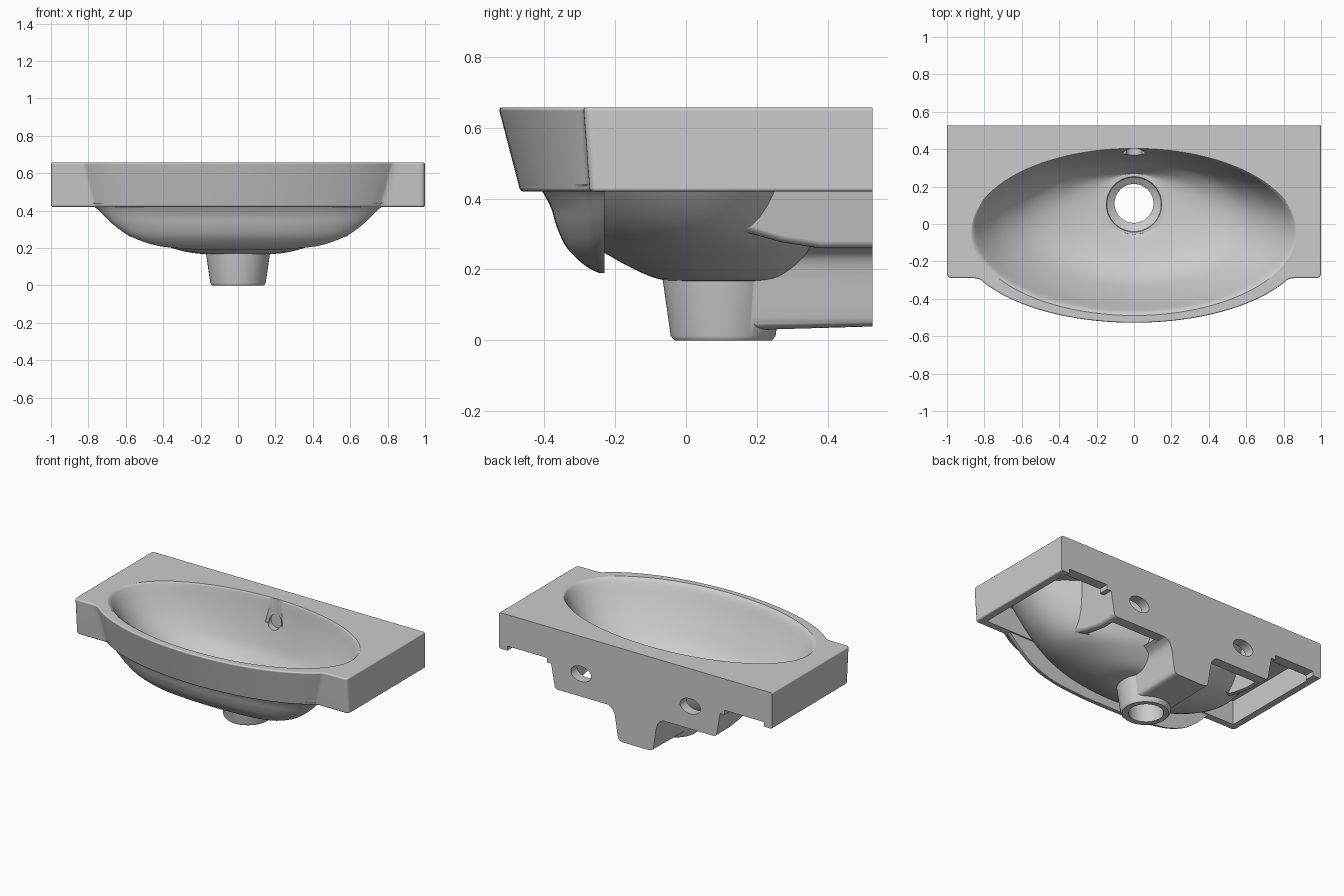
import bpy, bmesh
from math import sin, cos, asin, pi, sqrt, radians
from mathutils import Vector

if "Cube" in bpy.data.objects:
    bpy.data.objects.remove(bpy.data.objects["Cube"])

ceramic = bpy.data.materials.new("grey ceramic")
ceramic.use_nodes = True
grey = (0.6, 0.6, 0.6, 1)
ceramic.diffuse_color = grey
ceramic.node_tree.nodes["Principled BSDF"].inputs["Base Color"].default_value = grey

BACK = 0.527
SEG = 96


def loft(name, rings, bevel=0):
    """Closed solid through equal-length rings; sharp edges off the wall side may be rounded."""
    bm = bmesh.new()
    loops = [[bm.verts.new(p) for p in ring] for ring in rings]
    n = len(loops[0])
    for a, b in zip(loops, loops[1:]):
        for i in range(n):
            j = (i + 1) % n
            bm.faces.new((a[i], a[j], b[j], b[i]))
    bm.faces.new(loops[0])
    bm.faces.new(loops[-1])
    bmesh.ops.recalc_face_normals(bm, faces=bm.faces)
    if bevel:
        edges = [e for e in bm.edges if e.calc_face_angle(0) > radians(30)
                 and min(v.co.y for v in e.verts) < BACK - 0.01]
        bmesh.ops.bevel(bm, geom=edges, offset=bevel, segments=4, profile=0.5,
                        affect='EDGES', clamp_overlap=False)
    mesh = bpy.data.meshes.new(name)
    bm.to_mesh(mesh)
    bm.free()
    mesh.materials.append(ceramic)
    obj = bpy.data.objects.new(name, mesh)
    bpy.context.collection.objects.link(obj)
    return obj


def smooth_rows(rows, steps=4):
    """Catmull-Rom interpolation between profile rows."""
    pts = [Vector(r) for r in rows]
    pts = [pts[0]] + pts + [pts[-1]]
    out = []
    for a, b, c, d in zip(pts, pts[1:], pts[2:], pts[3:]):
        for k in range(steps):
            t = k / steps
            out.append(b + (c - a) * t / 2 + (a * 2 - b * 5 + c * 4 - d) * t * t / 2
                       + (b * 3 - a - c * 3 + d) * t ** 3 / 2)
    return out + [pts[-1]]


def oval(z, rx, y0, y1):
    return [(rx * cos(2 * pi * i / SEG), (y0 + y1) / 2 + (y1 - y0) / 2 * sin(2 * pi * i / SEG), z)
            for i in range(SEG)]


def ovals(name, rows):
    return loft(name, [oval(*r) for r in rows])


def box(name, x0, x1, y0, y1, z0, z1):
    return loft(name, [[(x0, y0, z), (x1, y0, z), (x1, y1, z), (x0, y1, z)] for z in (z0, z1)])


def rod(name, x, z, rx, rz, y0, y1):
    angles = [2 * pi * (i + 0.5) / 32 for i in range(32)]
    return loft(name, [[(x + rx * cos(a), y, z + rz * sin(a)) for a in angles] for y in (y0, y1)])


def combine(target, tool, operation):
    mod = target.modifiers.new(operation.lower(), 'BOOLEAN')
    mod.operation, mod.solver, mod.object = operation, 'EXACT', tool
    bpy.ops.object.select_all(action='DESELECT')
    bpy.context.view_layer.objects.active = target
    target.select_set(True)
    bpy.ops.object.modifier_apply(modifier=mod.name)
    bpy.data.objects.remove(tool)


def rounded(a, b, c, steps=6):
    """Quadratic corner from a to c, pulled towards b."""
    a, b, c = Vector(a), Vector(b), Vector(c)
    return [a * (1 - t) ** 2 + b * 2 * t * (1 - t) + c * t * t
            for t in (i / steps for i in range(steps + 1))]


# Slab with rounded front corners and a tapered oval bulge
def slab_ring(z, rx, ry, front):
    join = asin(sqrt(1 - ((front + 0.1) / ry) ** 2))
    x_join = rx * sin(join)
    sweep = join - 0.03
    arc = [Vector((rx * sin(sweep * i / 32), -0.1 - ry * cos(sweep * i / 32), z)) for i in range(33)]
    half = arc[:-1] + rounded(arc[-1], (x_join, front, z), (x_join + 0.04, front, z))
    half += rounded((0.97, front, z), (1, front, z), (1, front + 0.03, z)) + [Vector((1, BACK, z))]
    return [Vector((-p.x, p.y, p.z)) for p in half[:0:-1]] + half


basin = loft("basin", [slab_ring(0.42, 0.87, 0.368, -0.272),
                       slab_ring(0.658, 0.927, 0.43, -0.29)], bevel=0.01)

# Hollow underside and raised lower edge of the back wall
combine(basin, box("hollow", -0.95, 0.95, -0.22, 0.46, 0.3, 0.58), 'DIFFERENCE')
for side in (-1, 1):
    a, b = sorted((side * 0.65, side * 0.94))
    combine(basin, box("notch", a, b, 0.4, 0.6, 0.3, 0.45), 'DIFFERENCE')

# Mounting wings against the wall, open underneath
profile = [(BACK, 0.26), (0.38, 0.26), (0.27, 0.277), (0.145, 0.312), (0.175, 0.41), (0.2, 0.6), (BACK, 0.6)]
wings = loft("mounting_wings", [[(s * (0.59 + 0.18 * (z - 0.26)), y, z) for y, z in profile]
                                for s in (-1, 1)], bevel=0.02)
for side in (-1, 1):
    a, b = sorted((side * 0.2, side * 0.55))
    combine(wings, box("wing_hollow", a, b, 0.22, 0.46, 0.1, 0.575), 'DIFFERENCE')
combine(basin, wings, 'UNION')

# Outer shell of the bowl
combine(basin, ovals("bowl_shell", smooth_rows([
    (0.61, 0.88, -0.46, 0.45), (0.42, 0.75, -0.38, 0.425), (0.3, 0.62, -0.3, 0.395),
    (0.235, 0.46, -0.21, 0.35), (0.18, 0.28, -0.1, 0.29), (0.165, 0.14, -0.03, 0.24)])), 'UNION')

# Front apron under the rim, flat at its rear
apron = []
for z, rx, ry in smooth_rows([(0.44, 0.8, 0.19), (0.41, 0.755, 0.17), (0.37, 0.715, 0.15),
                              (0.32, 0.66, 0.135), (0.26, 0.57, 0.106), (0.21, 0.42, 0.054),
                              (0.19, 0.2, 0.015)]):
    apron.append([(-rx * cos(pi * i / 64), -0.23 - ry * sin(pi * i / 64), z) for i in range(65)])
combine(basin, loft("front_apron", apron), 'UNION')

# Waste outlet and the rounded rib that joins it to the wall
combine(basin, ovals("waste_outlet", [
    (0.22, 0.18, -0.075, 0.285), (0.165, 0.17, -0.065, 0.275), (0.012, 0.148, -0.043, 0.253),
    (0.0, 0.138, -0.033, 0.243)]), 'UNION')
combine(basin, loft("wall_rib", [
    [(-w, 0.12, z), (w, 0.12, z), (w, BACK, z + dz), (-w, BACK, z + dz)]
    for w, z, dz in smooth_rows([(0.09, 0.027, 0.012), (0.117, 0.035, 0.01), (0.13, 0.06, 0.005),
                                 (0.142, 0.14, 0), (0.155, 0.21, 0), (0.175, 0.245, 0),
                                 (0.22, 0.27, 0)], 2)]), 'UNION')

# Bowl interior with a softly rolled rim, drain recess and drain
combine(basin, ovals("bowl_cutter", smooth_rows([
    (0.672, 0.9, -0.505, 0.418), (0.656, 0.868, -0.487, 0.403), (0.635, 0.847, -0.465, 0.397),
    (0.55, 0.79, -0.425, 0.385), (0.45, 0.71, -0.37, 0.365), (0.34, 0.58, -0.295, 0.335),
    (0.27, 0.42, -0.19, 0.295), (0.236, 0.25, -0.07, 0.275), (0.228, 0.17, -0.055, 0.27)])), 'DIFFERENCE')
combine(basin, ovals("drain_cutter", [
    (0.245, 0.152, -0.047, 0.257), (0.215, 0.145, -0.04, 0.25), (0.19, 0.104, 0.006, 0.214),
    (-0.1, 0.104, 0.006, 0.214)]), 'DIFFERENCE')

# Tap hole, overflow and wall fixing slots
combine(basin, ovals("tap_cutter", [(0.5, 0.08, 0.245, 0.405), (0.8, 0.08, 0.245, 0.405)]), 'DIFFERENCE')
combine(basin, rod("overflow_cutter", 0, 0.51, 0.045, 0.045, 0.33, 0.41), 'DIFFERENCE')
for x in (-0.4, 0.4):
    combine(basin, rod("slot_cutter", x, 0.41, 0.075, 0.05, 0.4, 0.6), 'DIFFERENCE')

# Smooth shading that keeps the flat faces flat
bpy.ops.object.select_all(action='DESELECT')
basin.select_set(True)
bpy.context.view_layer.objects.active = basin
bpy.ops.object.shade_smooth_by_angle(angle=radians(35))
basin.modifiers.new("flat_face_normals", 'WEIGHTED_NORMAL').keep_sharp = True
